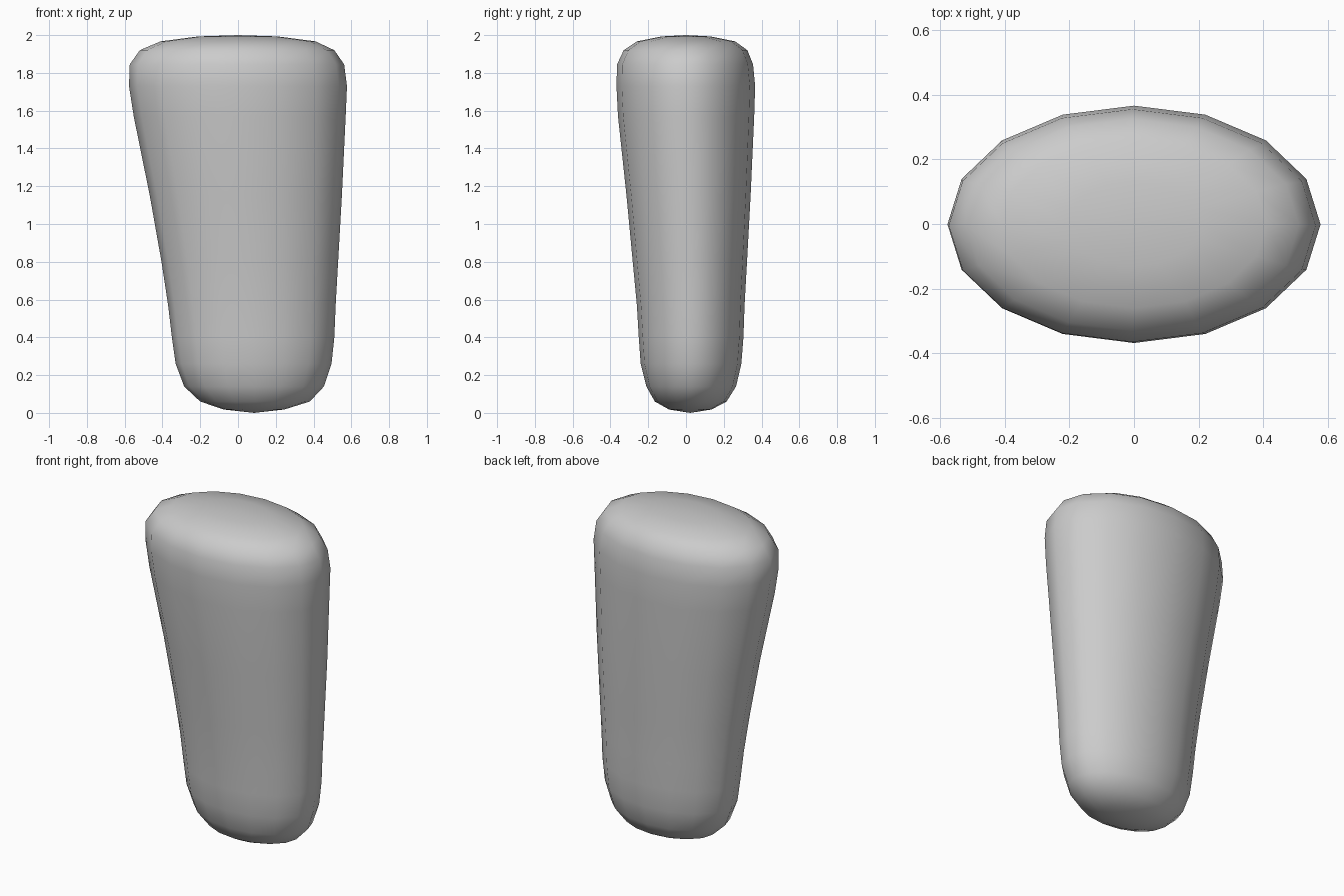
import bpy, bmesh
from math import cos, sin, tau

SIDES = 16
# Elliptical cross-sections: z, x min, x max, y min, y max
RINGS = [
    (0.018, -0.075, 0.245, -0.09, 0.135),
    (0.06, -0.20, 0.38, -0.165, 0.215),
    (0.14, -0.285, 0.455, -0.21, 0.265),
    (0.26, -0.33, 0.495, -0.24, 0.293),
    (0.40, -0.35, 0.51, -0.25, 0.304),
    (0.57, -0.37, 0.517, -0.26, 0.31),
    (0.80, -0.405, 0.53, -0.282, 0.323),
    (1.15, -0.467, 0.55, -0.315, 0.342),
    (1.57, -0.552, 0.57, -0.36, 0.361),
    (1.73, -0.577, 0.577, -0.368, 0.366),
    (1.845, -0.573, 0.562, -0.365, 0.355),
    (1.92, -0.52, 0.51, -0.33, 0.325),
    (1.967, -0.41, 0.41, -0.26, 0.26),
    (1.993, -0.21, 0.21, -0.13, 0.13),
]

bm = bmesh.new()


def ring(z, x0, x1, y0, y1):
    cx, cy, rx, ry = (x0 + x1) / 2, (y0 + y1) / 2, (x1 - x0) / 2, (y1 - y0) / 2
    return [bm.verts.new((cx + rx * cos(tau * i / SIDES), cy + ry * sin(tau * i / SIDES), z))
            for i in range(SIDES)]


# Loft the tapered body, then close both domed ends with fans
loops = [ring(*r) for r in RINGS]
for a, b in zip(loops, loops[1:]):
    for i in range(SIDES):
        j = (i + 1) % SIDES
        bm.faces.new((a[i], a[j], b[j], b[i]))
bottom = bm.verts.new((0.085, 0.022, 0.0))
top = bm.verts.new((0.0, 0.0, 2.0))
for i in range(SIDES):
    j = (i + 1) % SIDES
    bm.faces.new((bottom, loops[0][j], loops[0][i]))
    bm.faces.new((top, loops[-1][i], loops[-1][j]))
for f in bm.faces:
    f.smooth = True

mesh = bpy.data.meshes.new("tapered_body")
bm.to_mesh(mesh)
bm.free()
bpy.context.collection.objects.link(bpy.data.objects.new("tapered_body", mesh))
